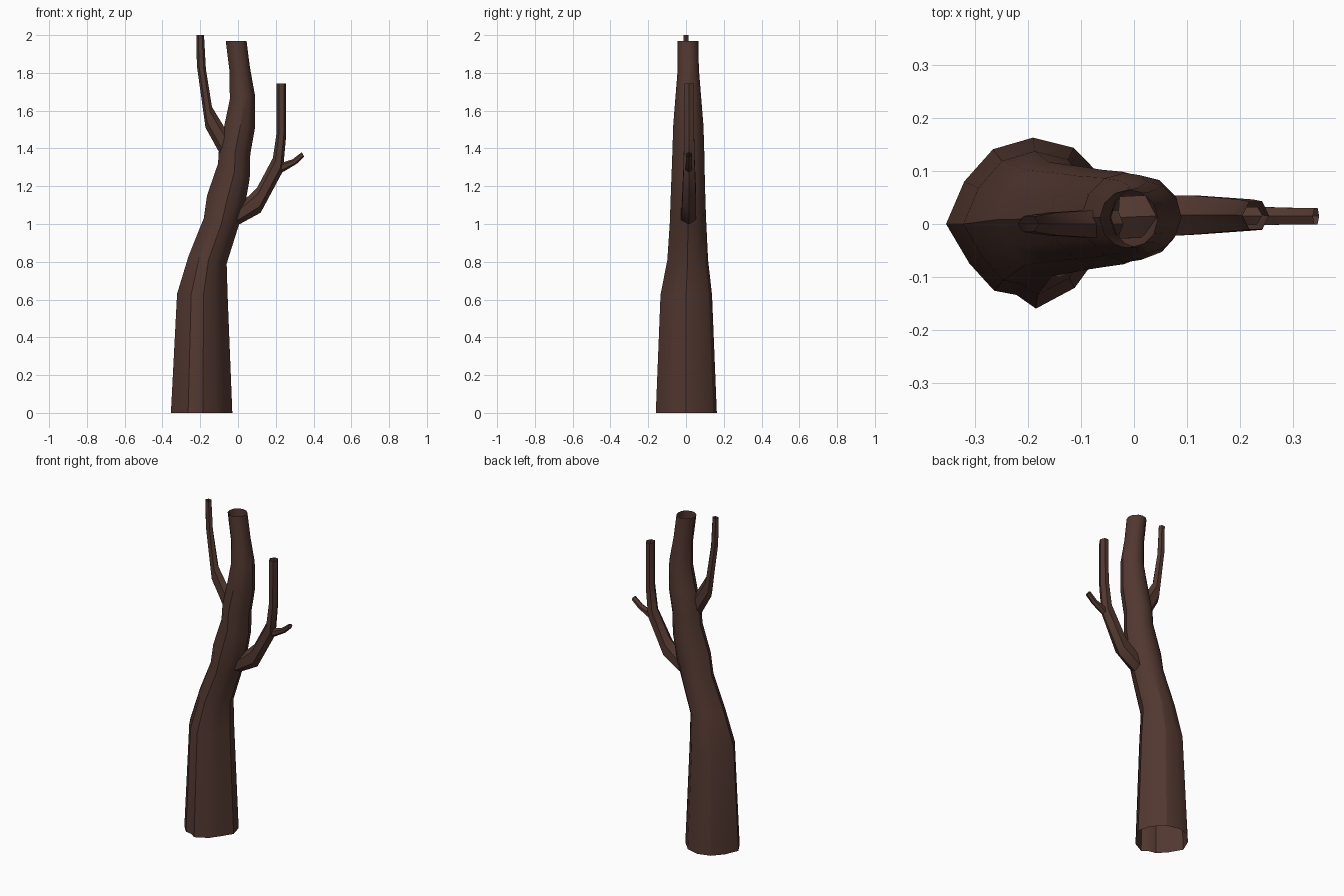
import bpy, bmesh, math

bark = bpy.data.materials.new("dark brown bark")
bark.diffuse_color = (0.085, 0.039, 0.030, 1)


def limb(name, rings, spokes):
    """Open tube. Ring: left x, z, right x, z, centre y, y radius, groove strength.
    Spokes: (angle, grooved radius factor)."""
    bm = bmesh.new()
    loops = []
    for xl, zl, xr, zr, cy, ry, g in rings:
        cx, cz, hx, hz = (xl + xr) / 2, (zl + zr) / 2, (xr - xl) / 2, (zr - zl) / 2
        loop = []
        for deg, f in spokes:
            k = 1 + (f - 1) * g
            c, s = k * math.cos(math.radians(deg)), k * math.sin(math.radians(deg))
            loop.append(bm.verts.new((cx + hx * c, cy + ry * s, cz + hz * c)))
        loops.append(loop)
    n = len(spokes)
    for a, b in zip(loops, loops[1:]):
        for i in range(n):
            j = (i + 1) % n
            bm.faces.new((a[i], a[j], b[j], b[i]))
    mesh = bpy.data.meshes.new(name)
    bm.to_mesh(mesh)
    bm.free()
    mesh.materials.append(bark)
    ob = bpy.data.objects.new(name, mesh)
    bpy.context.collection.objects.link(ob)
    bpy.ops.object.select_all(action='DESELECT')
    ob.select_set(True)
    bpy.context.view_layer.objects.active = ob
    bpy.ops.object.shade_smooth_by_angle(angle=math.radians(32))
    return ob


# Trunk: grooved at the foot, rounder towards the broken top
trunk_spokes = [(0, 1), (30, 1), (62, 1.02), (90, 1.02), (118, 1), (148, .95), (180, 1.02),
                (212, .88), (240, .91), (257, .86), (272, 1), (303, .9), (328, .84)]
limb("trunk", [
    (-.352, 0, -.03, 0, 0, .16, 1),
    (-.32, .63, -.055, .62, 0, .135, 1),
    (-.26, .83, -.06, .79, .008, .107, .9),
    (-.18, 1.03, .0, .98, .01, .096, .7),
    (-.163, 1.15, .035, 1.09, .01, .092, .5),
    (-.105, 1.32, .062, 1.24, .011, .087, .4),
    (-.1, 1.40, .065, 1.37, .012, .084, .4),
    (-.07, 1.53, .09, 1.51, .012, .08, .3),
    (-.043, 1.66, .09, 1.68, .012, .068, .2),
    (-.045, 1.81, .063, 1.83, .012, .056, .1),
    (-.065, 1.97, .045, 1.97, .01, .055, 0)], trunk_spokes)

# Branches: six-sided
six = [(60 * i, 1) for i in range(6)]
limb("right_branch", [
    (-.03, 1.10, -.02, .99, .012, .046, 0),
    (.01, 1.105, .01, 1.0, .014, .046, 0),
    (.10, 1.19, .12, 1.06, .017, .043, 0),
    (.185, 1.35, .238, 1.28, .017, .034, 0),
    (.205, 1.49, .255, 1.47, .016, .031, 0),
    (.205, 1.745, .255, 1.745, .016, .029, 0)], six)
limb("right_twig", [
    (.20, 1.32, .22, 1.27, .015, .02, 0),
    (.235, 1.325, .243, 1.278, .015, .02, 0),
    (.288, 1.342, .31, 1.318, .015, .018, 0),
    (.338, 1.38, .35, 1.357, .015, .018, 0)], six)
limb("left_branch", [
    (-.06, 1.35, -.02, 1.46, 0, .03, 0),
    (-.10, 1.38, -.065, 1.50, 0, .03, 0),
    (-.172, 1.51, -.138, 1.62, 0, .025, 0),
    (-.218, 1.84, -.17, 1.82, 0, .018, 0),
    (-.22, 2.0, -.18, 2.0, 0, .016, 0)], six)
